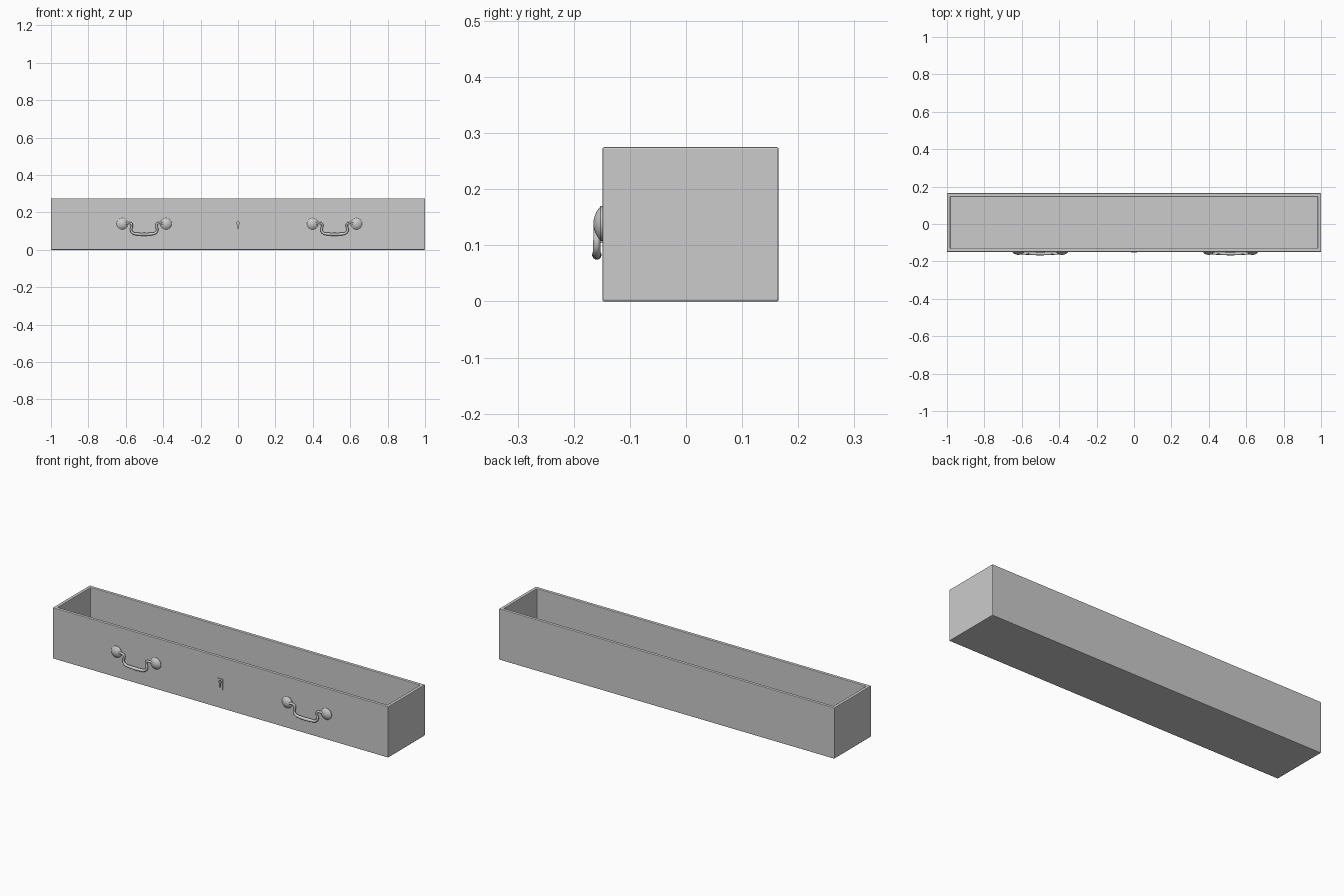
import bpy, bmesh, math
from mathutils import Matrix, Vector

if "Cube" in bpy.data.objects:
    bpy.data.objects.remove(bpy.data.objects["Cube"])

FRONT = -0.149  # y of the drawer's front face


def finish(bm, name, smooth=True):
    bmesh.ops.recalc_face_normals(bm, faces=bm.faces)
    me = bpy.data.meshes.new(name)
    bm.to_mesh(me)
    bm.free()
    ob = bpy.data.objects.new(name, me)
    bpy.context.collection.objects.link(ob)
    if smooth:
        bpy.ops.object.select_all(action='DESELECT')
        ob.select_set(True)
        bpy.context.view_layer.objects.active = ob
        bpy.ops.object.shade_smooth_by_angle(angle=math.radians(40))
    return ob


def box(bm, x0, x1, y0, y1, z0, z1):
    m = Matrix.Translation(((x0 + x1) / 2, (y0 + y1) / 2, (z0 + z1) / 2))
    m = m @ Matrix.Diagonal((x1 - x0, y1 - y0, z1 - z0, 1))
    return bmesh.ops.create_cube(bm, size=1, matrix=m)


# Open drawer box: top face inset for the wall thickness, then pushed down to the floor
bm = bmesh.new()
box(bm, -1, 1, FRONT, 0.165, 0, 0.275)
bm.normal_update()
top = max(bm.faces, key=lambda f: f.calc_center_median().z)
bmesh.ops.inset_region(bm, faces=[top], thickness=0.025)
inner = bmesh.ops.extrude_face_region(bm, geom=[top])['geom']
bmesh.ops.translate(bm, vec=(0, 0, -0.253),
                    verts=[g for g in inner if isinstance(g, bmesh.types.BMVert)])
if top.is_valid:
    bmesh.ops.delete(bm, geom=[top], context='FACES_ONLY')
drawer = finish(bm, "drawer_box", smooth=False)
bev = drawer.modifiers.new("edge_rounding", 'BEVEL')
bev.width, bev.segments = 0.003, 2


def knob(name, x, z):
    # Turned rosette: rim, shallow dome and centre button; (radius, depth)
    profile = [(0.031, 0), (0.031, 0.003), (0.028, 0.005), (0.026, 0.007),
               (0.021, 0.0105), (0.014, 0.0135), (0.007, 0.0155), (0, 0.016)]
    bm = bmesh.new()
    vs = [bm.verts.new((r, -d, 0)) for r, d in profile]
    es = [bm.edges.new(p) for p in zip(vs, vs[1:])]
    bmesh.ops.spin(bm, geom=vs + es, cent=(0, 0, 0), axis=(0, 1, 0),
                   angle=math.tau, steps=32)
    bmesh.ops.remove_doubles(bm, verts=bm.verts, dist=1e-5)
    bmesh.ops.translate(bm, verts=bm.verts, vec=(x, FRONT, z))
    return finish(bm, name)


def bail(name, cx):
    # Half path (x offset, y, z, thickness) mirrored to make the swan-neck pull
    half = [(-0.105, -0.156, 0.140, 0.8), (-0.083, -0.158, 0.143, 0.8),
            (-0.068, -0.159, 0.139, 0.8), (-0.066, -0.159, 0.124, 0.8),
            (-0.070, -0.159, 0.106, 0.85), (-0.060, -0.159, 0.090, 0.9),
            (-0.030, -0.159, 0.084, 1.05)]
    pts = half + [(0, -0.159, 0.083, 1.15)] + [(-x, y, z, r) for x, y, z, r in half[::-1]]
    cu = bpy.data.curves.new(name, 'CURVE')
    cu.dimensions = '3D'
    cu.bevel_depth = 0.0075
    cu.bevel_resolution = 3
    cu.use_fill_caps = True
    sp = cu.splines.new('BEZIER')
    sp.resolution_u = 6
    sp.bezier_points.add(len(pts) - 1)
    for bp, (x, y, z, r) in zip(sp.bezier_points, pts):
        bp.co = (cx + x, y, z)
        bp.radius = r
        bp.handle_left_type = bp.handle_right_type = 'AUTO'
    ob = bpy.data.objects.new(name, cu)
    bpy.context.collection.objects.link(ob)
    return ob


# Two pulls, each a hanging bail between a pair of rosettes
for side, cx in (("left", -0.502), ("right", 0.516)):
    bail(side + "_pull", cx)
    for end, dx in (("outer", -0.117), ("inner", 0.117)):
        knob(f"{side}_{end}_rosette", cx + dx, 0.139)

# Lock plate with a keyhole cut through it
bm = bmesh.new()
box(bm, -0.016, 0.016, FRONT - 0.004, FRONT + 0.001, 0.104, 0.16)
plate = finish(bm, "lock_plate", smooth=False)

# Keyhole outline: round top and straight slot
bm = bmesh.new()
r, cz, w = 0.008, 0.142, 0.0035
a0 = math.asin(w / r)
outline = [(w, 0.113)]
for i in range(17):
    a = a0 + (math.tau - 2 * a0) * i / 16
    outline.append((r * math.sin(a), cz - r * math.cos(a)))
outline.append((-w, 0.113))
f = bm.faces.new([bm.verts.new((x, FRONT - 0.02, z)) for x, z in outline])
ext = bmesh.ops.extrude_face_region(bm, geom=[f])['geom']
bmesh.ops.translate(bm, vec=(0, 0.03, 0),
                    verts=[g for g in ext if isinstance(g, bmesh.types.BMVert)])
cutter = finish(bm, "keyhole_cutter", smooth=False)
cutter.hide_render = True
cutter.hide_set(True)
for ob in (plate, drawer):
    cut = ob.modifiers.new("keyhole", 'BOOLEAN')
    cut.operation, cut.object, cut.solver = 'DIFFERENCE', cutter, 'EXACT'
